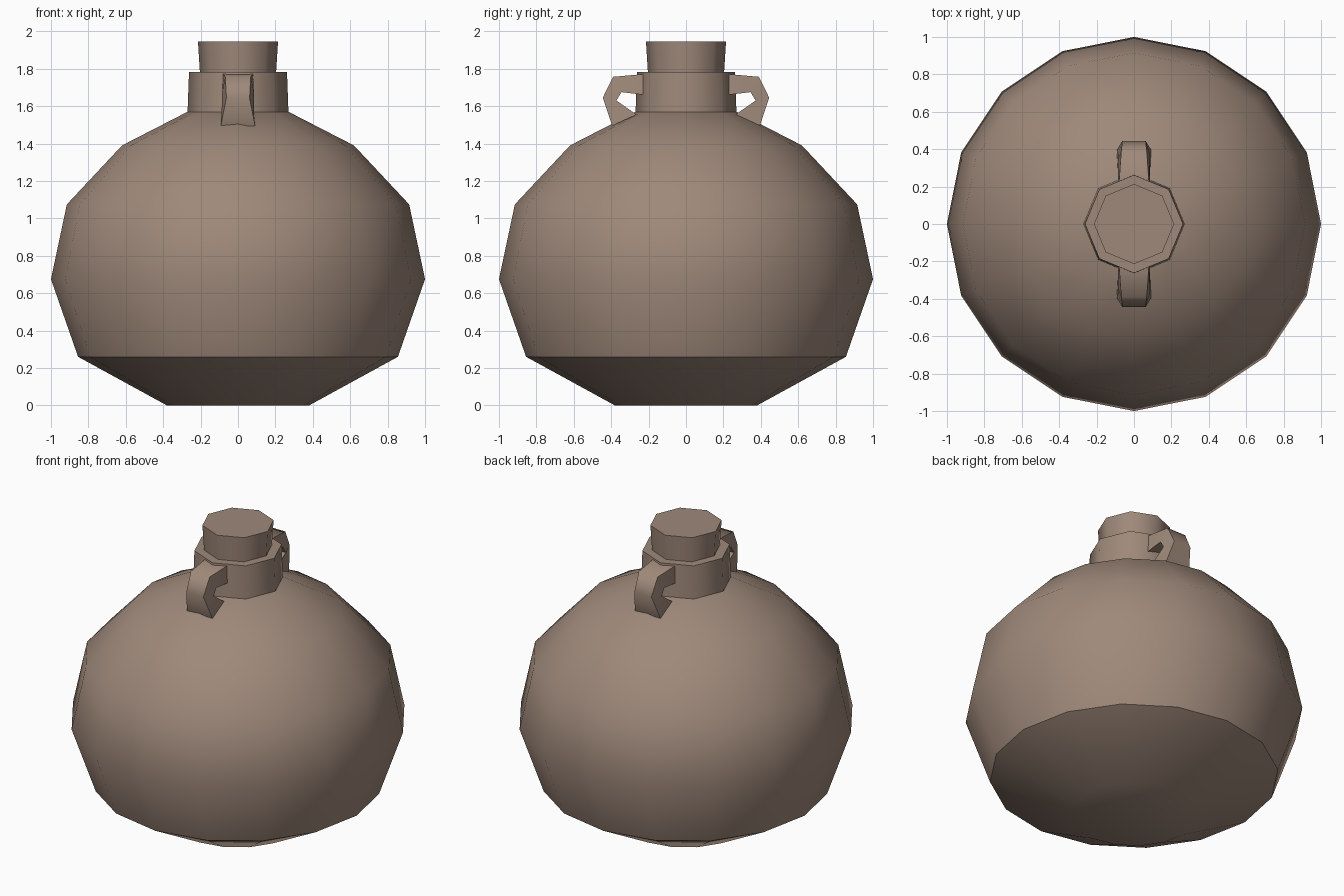
import bpy
import bmesh
from math import cos, sin, pi, radians

if "Cube" in bpy.data.objects:
    bpy.data.objects.remove(bpy.data.objects["Cube"], do_unlink=True)

clay = bpy.data.materials.new("brown clay")
clay.use_nodes = True
colour = (0.345, 0.25, 0.195, 1)
clay.diffuse_color = colour
clay.node_tree.nodes["Principled BSDF"].inputs["Base Color"].default_value = colour


def build(name, rings, angle):
    """Bridge rings of points, cap both ends and smooth the result."""
    bm = bmesh.new()
    rings = [[bm.verts.new(p) for p in ring] for ring in rings]
    n = len(rings[0])
    for low, high in zip(rings, rings[1:]):
        for i in range(n):
            j = (i + 1) % n
            bm.faces.new((low[i], low[j], high[j], high[i]))
    bm.faces.new(rings[0][::-1])
    bm.faces.new(rings[-1])
    bmesh.ops.recalc_face_normals(bm, faces=bm.faces[:])
    mesh = bpy.data.meshes.new(name)
    bm.to_mesh(mesh)
    bm.free()
    mesh.materials.append(clay)
    obj = bpy.data.objects.new(name, mesh)
    bpy.context.collection.objects.link(obj)
    bpy.ops.object.select_all(action="DESELECT")
    obj.select_set(True)
    bpy.context.view_layer.objects.active = obj
    bpy.ops.object.shade_smooth_by_angle(angle=radians(angle))


def circle(radius, z, sides):
    return [(radius * cos(2 * pi * i / sides), radius * sin(2 * pi * i / sides), z)
            for i in range(sides)]


# Round body; the top ring is pulled in to meet the eight-sided neck
profile = [(0.38, 0), (0.855, 0.26), (1, 0.675), (0.915, 1.075), (0.62, 1.39), (0.27, 1.57)]
rings = [circle(r, z, 16) for r, z in profile]
pull = cos(pi / 8)
rings[-1] = [(x * pull, y * pull, z) if i % 2 else (x, y, z)
             for i, (x, y, z) in enumerate(rings[-1])]
build("body", rings, 40)

# Neck and stopper
build("neck", [circle(0.27, 1.56, 8), circle(0.262, 1.783, 8)], 50)
build("stopper", [circle(0.203, 1.77, 8), circle(0.214, 1.945, 8)], 50)

# Handles: outer (y, z, half width) and inner (y, z, half width) per section
sections = [((0.22, 1.772, 0.08), (0.22, 1.66, 0.085)),
            ((0.39, 1.757, 0.068), (0.345, 1.675, 0.085)),
            ((0.445, 1.645, 0.062), (0.372, 1.63, 0.085)),
            ((0.395, 1.495, 0.092), (0.265, 1.555, 0.085))]
for name, side in (("front_handle", -1), ("back_handle", 1)):
    build(name, [[(-ow, side * oy, oz), (ow, side * oy, oz),
                  (iw, side * iy, iz), (-iw, side * iy, iz)]
                 for (oy, oz, ow), (iy, iz, iw) in sections], 65)
